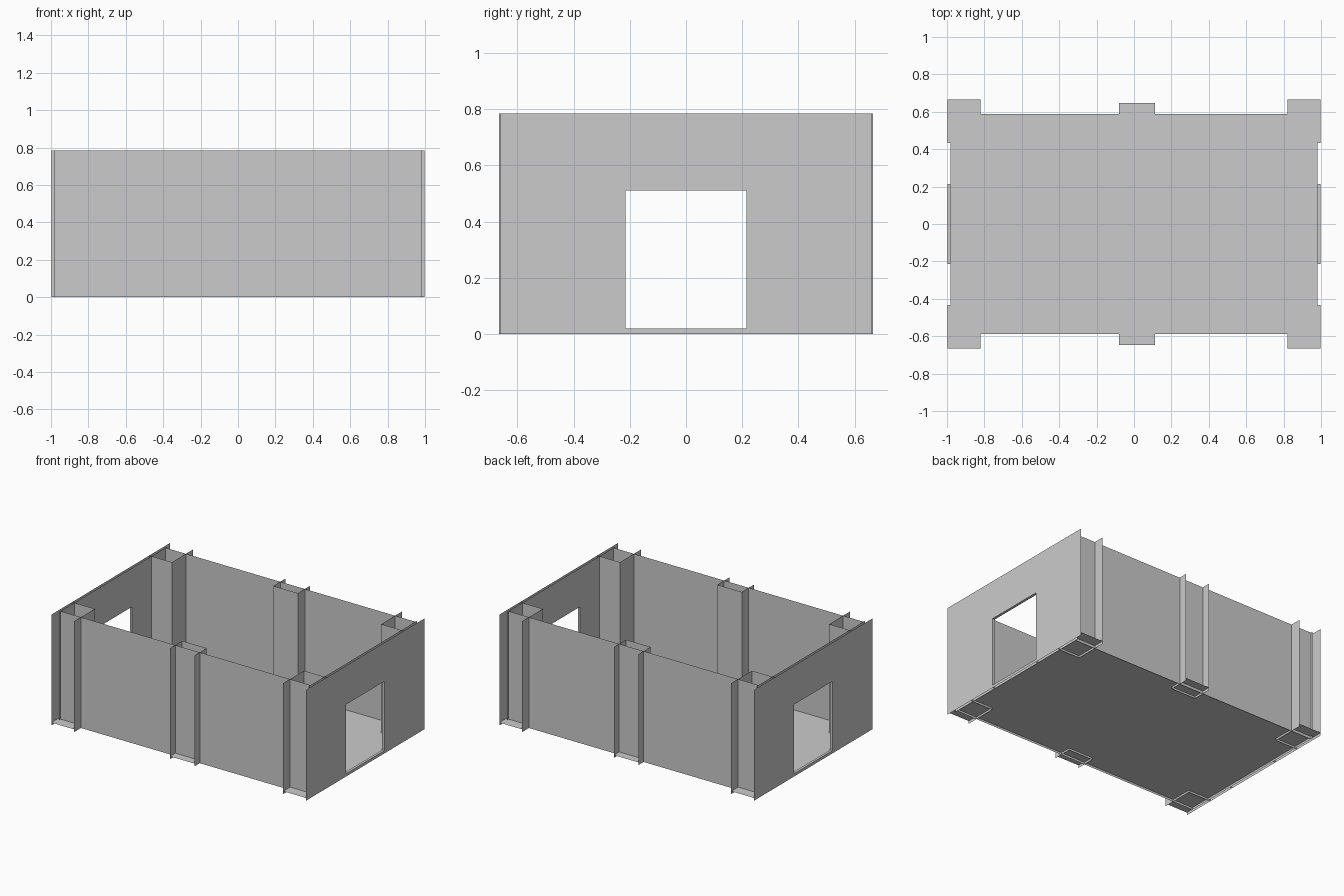
import bpy

if "Cube" in bpy.data.objects:
    bpy.data.objects.remove(bpy.data.objects["Cube"])

TOP = 0.785       # wall height
FLOOR = 0.015     # floor level
STEP = 0.02       # doorway sill height
DOOR_W, DOOR_H = 0.215, 0.51


def sheet(name, faces, mirror=(False, False)):
    """Thin surface part from a list of polygons, optionally mirrored over x / y."""
    verts, polys = [], []
    for f in faces:
        polys.append(range(len(verts), len(verts) + len(f)))
        verts += f
    me = bpy.data.meshes.new(name)
    me.from_pydata(verts, [], [list(p) for p in polys])
    ob = bpy.data.objects.new(name, me)
    bpy.context.collection.objects.link(ob)
    if any(mirror):
        m = ob.modifiers.new("mirror", 'MIRROR')
        m.use_axis = (mirror[0], mirror[1], False)
        m.use_mirror_merge = False
    return ob


def flat(x0, x1, y0, y1, z):
    return [(x0, y0, z), (x1, y0, z), (x1, y1, z), (x0, y1, z)]


def upright(a, b, z0=0.0, z1=TOP):
    return [(*a, z0), (*b, z0), (*b, z1), (*a, z1)]


def door_panel(x, half):
    """End wall outline with the doorway notched out of its lower edge."""
    pts = [(-half, 0), (-DOOR_W, 0), (-DOOR_W, DOOR_H), (DOOR_W, DOOR_H),
           (DOOR_W, 0), (half, 0), (half, TOP), (-half, TOP)]
    return [(x, y, z) for y, z in pts]


# Floor and long side walls
sheet("floor", [flat(-0.98, 0.98, -0.588, 0.588, FLOOR)])
sheet("side_walls", [upright((-0.98, -0.588), (0.98, -0.588))], (False, True))

# End walls: outer and inner skins with open tops
sheet("end_wall_outer", [door_panel(0.998, 0.662)], (True, False))
sheet("end_wall_inner", [door_panel(0.98, 0.605)], (True, False))

# Doorway reveal: jambs, lintel underside and raised sill
w = DOOR_W
sheet("door_reveal", [
    upright((0.98, -w), (0.998, -w), 0, DOOR_H),
    upright((0.998, w), (0.98, w), 0, DOOR_H),
    flat(0.98, 0.998, -w, w, DOOR_H),
], (True, False))
sheet("door_sill", [
    flat(0.98, 0.998, -w, w, STEP),
    upright((0.998, -w), (0.998, w), 0, STEP),
    upright((0.98, -w), (0.98, w), 0, STEP),
], (True, False))

# Middle pillars: channels passing through the side walls, open outward
x0, x1, y0, y1 = -0.08, 0.112, 0.51, 0.648
sheet("middle_pillars", [
    upright((x0, y1), (x0, y0)),
    upright((x0, y0), (x1, y0)),
    upright((x1, y0), (x1, y1)),
], (False, True))
sheet("middle_pillar_bases", [flat(x0, x1, y0, y1, STEP)], (False, True))

# Corner pillars: angled channels closed by the end walls
x0, x1, y0, y1 = 0.82, 0.998, 0.432, 0.665
sheet("corner_pillars", [
    upright((x0, y1), (x0, y0)),
    upright((x0, y0), (x1, y0)),
], (True, True))
sheet("corner_pillar_bases", [flat(x0, x1, y0, y1, STEP)], (True, True))
